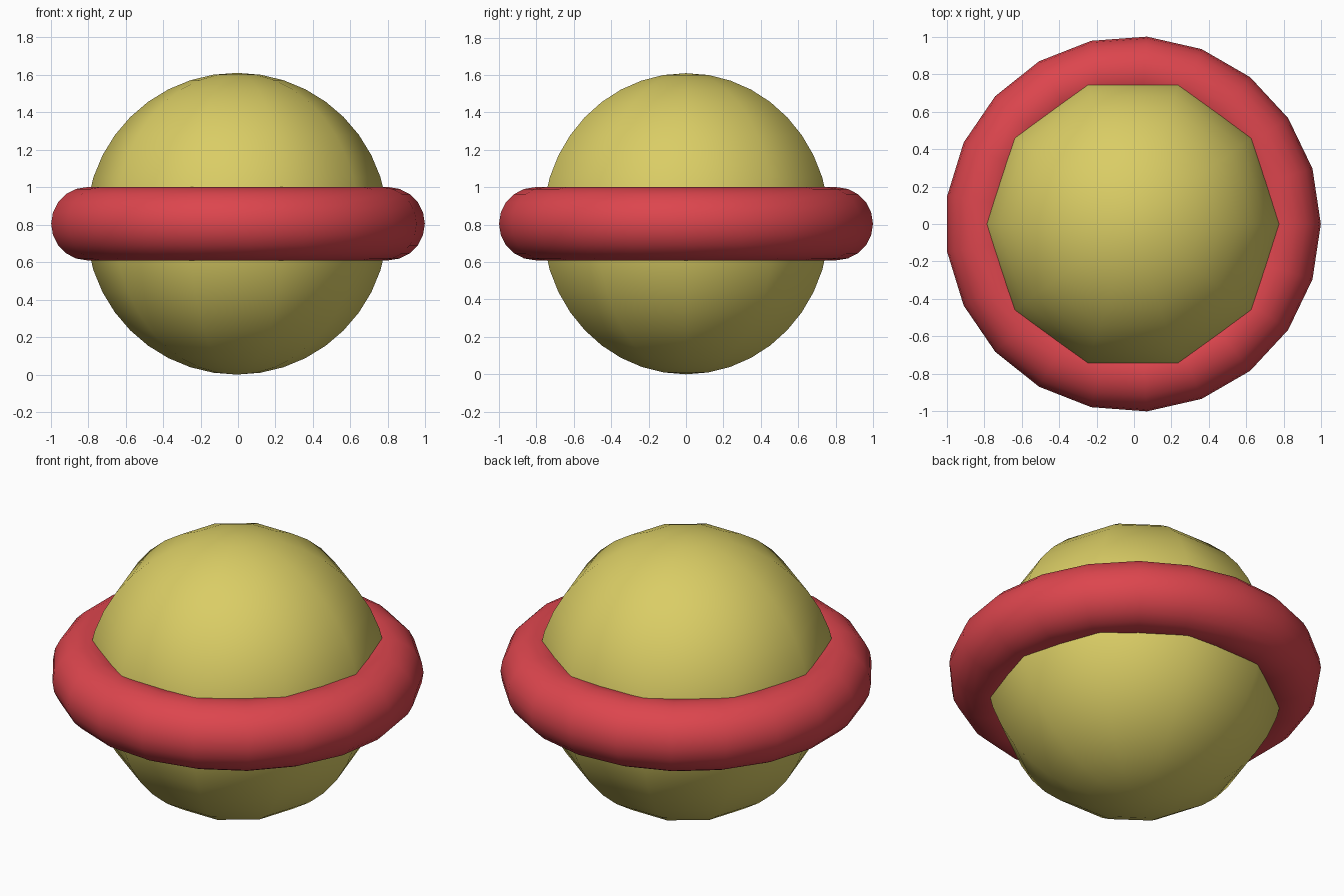
import bpy, bmesh, math

if "Cube" in bpy.data.objects:
    bpy.data.objects.remove(bpy.data.objects["Cube"])

CX, CZ = -0.0056, 0.805


def material(name, rgb):
    m = bpy.data.materials.new(name)
    m.diffuse_color = (*rgb, 1)
    m.use_nodes = True
    m.node_tree.nodes["Principled BSDF"].inputs["Base Color"].default_value = m.diffuse_color
    return m


def finish(obj, name, mat):
    obj.name = name
    obj.data.materials.append(mat)
    bpy.ops.object.shade_smooth()


yellow = material("soft yellow", (0.70, 0.61, 0.13))
red = material("ring red", (0.72, 0.06, 0.075))

# Ten-sided globe with a corner facing the back
bpy.ops.mesh.primitive_uv_sphere_add(segments=10, ring_count=20, radius=0.805,
                                     location=(CX, 0, CZ), rotation=(0, 0, math.radians(18)))
finish(bpy.context.object, "globe", yellow)

# Equatorial ring, 21 segments starting on +x
bpy.ops.mesh.primitive_torus_add(major_segments=21, minor_segments=20,
                                 major_radius=0.807, minor_radius=0.1955,
                                 location=(CX, 0, CZ))
finish(bpy.context.object, "equator_ring", red)
